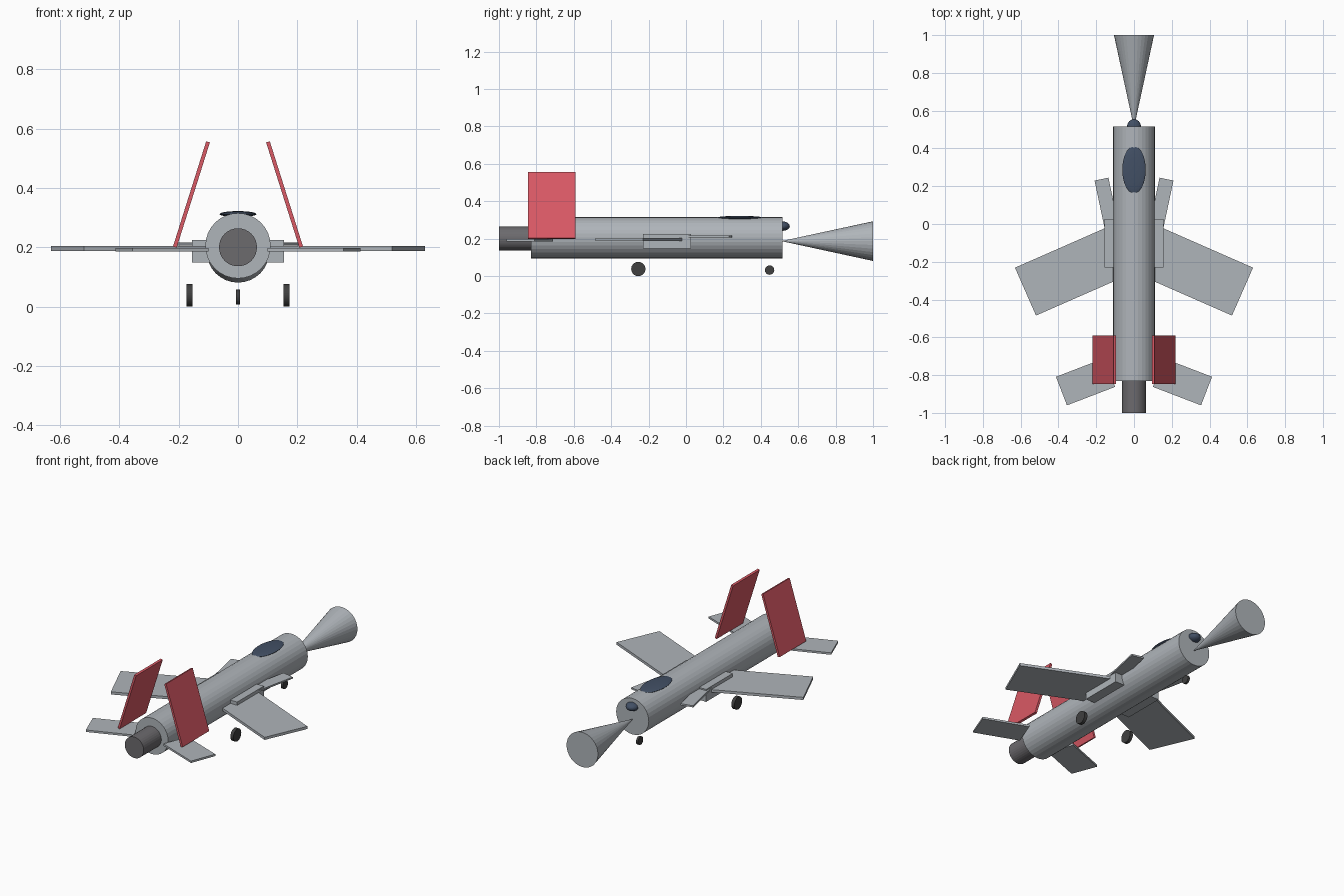
import bpy, math
from mathutils import Vector

if "Cube" in bpy.data.objects:
    bpy.data.objects.remove(bpy.data.objects["Cube"])


def material(name, rgb):
    m = bpy.data.materials.new(name)
    m.diffuse_color = (*rgb, 1)
    m.use_nodes = True
    m.node_tree.nodes["Principled BSDF"].inputs["Base Color"].default_value = m.diffuse_color
    return m


GREY = material("light grey", (0.43, 0.46, 0.49))
RED = material("red", (0.70, 0.10, 0.13))
DARK = material("engine grey", (0.15, 0.145, 0.155))
GLASS = material("dark blue glass", (0.055, 0.08, 0.13))
RUBBER = material("tyre black", (0.05, 0.05, 0.05))


def finish(name, mat):
    o = bpy.context.object
    o.name = name
    o.data.materials.append(mat)
    return o


def box(name, mat, centre, size, rot=(0, 0, 0)):
    bpy.ops.mesh.primitive_cube_add(size=1, location=centre, rotation=rot)
    o = finish(name, mat)
    o.scale = size
    return o


def rod(name, mat, y0, y1, z, r0, r1):
    # round body along y, r0 at y0 and r1 at y1
    bpy.ops.mesh.primitive_cone_add(vertices=32, radius1=r1, radius2=r0, depth=y1 - y0,
                                    location=(0, (y0 + y1) / 2, z),
                                    rotation=(math.pi / 2, 0, 0))
    return finish(name, mat)


def ellipsoid(name, mat, centre, radii):
    bpy.ops.mesh.primitive_uv_sphere_add(segments=32, ring_count=16, location=centre)
    o = finish(name, mat)
    o.scale = radii
    return o


def wheel(name, x, y, z, r, width):
    bpy.ops.mesh.primitive_cylinder_add(vertices=32, radius=r, depth=width,
                                        location=(x, y, z), rotation=(0, math.pi / 2, 0))
    return finish(name, RUBBER)


def panel(name, side, tip, angle, length, chord, z, thick):
    # flat slab whose outer end is centred on tip; angle is its sweep
    a = math.radians(angle)
    c = Vector(tip) - Vector((math.cos(a), math.sin(a))) * length / 2
    return box(name, GREY, (side * c.x, c.y, z), (length, chord, thick), (0, 0, side * a))


# Body
rod("fuselage", GREY, -0.83, 0.516, 0.205, 0.11, 0.11)
rod("exhaust", DARK, -1.0, -0.80, 0.20, 0.064, 0.064)
rod("nose_cone", GREY, 0.51, 1.0, 0.187, 0.0, 0.106)
ellipsoid("canopy", GLASS, (0, 0.287, 0.312), (0.062, 0.125, 0.010))
ellipsoid("nose_sensor", GLASS, (0, 0.515, 0.267), (0.037, 0.040, 0.025))
wheel("nose_wheel", 0, 0.447, 0.032, 0.025, 0.014)

# Paired parts
for side, tag in ((1, "right"), (-1, "left")):
    panel("wing_" + tag, side, (0.5745, -0.358), -23.7, 0.60, 0.277, 0.196, 0.016)
    panel("tailplane_" + tag, side, (0.384, -0.8845), -21.0, 0.273, 0.162, 0.191, 0.012)
    panel("wing_root_" + tag, side, (0.172, 0.2375), 78.1, 0.35, 0.075, 0.211, 0.010)
    box("intake_" + tag, GREY, (side * 0.105, -0.101, 0.186), (0.10, 0.256, 0.076))
    # inward-leaning fin
    lean = math.atan2(0.112, 0.355)
    box("fin_" + tag, RED, (side * 0.157, -0.718, 0.378), (0.013, 0.256, 0.372),
        (0, -side * lean, 0))
    wheel("main_wheel_" + tag, side * 0.164, -0.255, 0.038, 0.038, 0.020)
